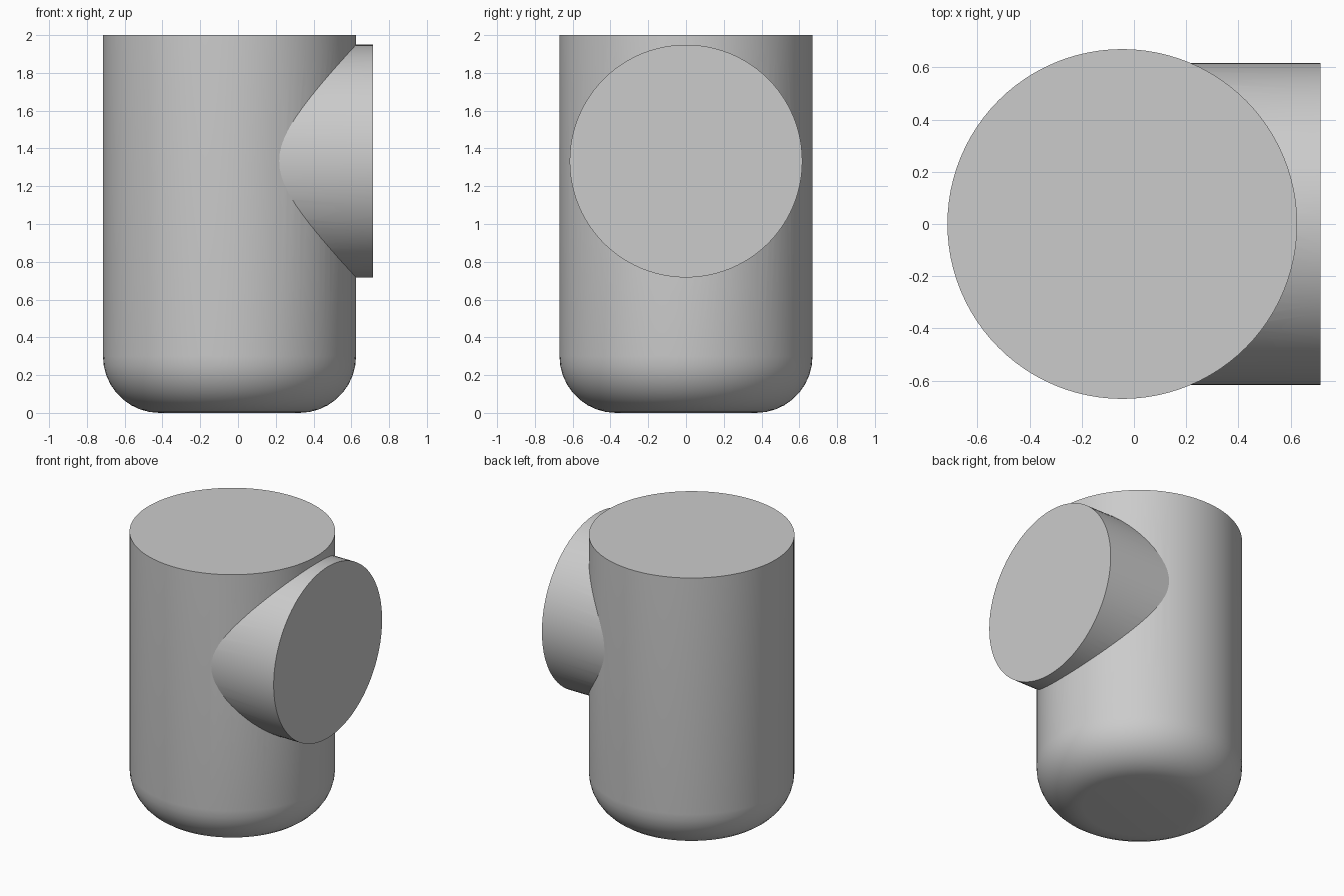
import bpy, bmesh
from math import sin, cos, pi, radians
from mathutils import Matrix, Vector

if "Cube" in bpy.data.objects:
    bpy.data.objects.remove(bpy.data.objects["Cube"])

SEG = 96


def lathe(name, profile, matrix):
    """Closed solid of revolution about local z from (radius, height) points."""
    bm = bmesh.new()
    rings = [[bm.verts.new((r * cos(2 * pi * i / SEG), r * sin(2 * pi * i / SEG), z))
              for i in range(SEG)] for r, z in profile]
    for low, high in zip(rings, rings[1:]):
        for i in range(SEG):
            j = (i + 1) % SEG
            bm.faces.new((low[i], low[j], high[j], high[i]))
    bm.faces.new(rings[0][::-1])
    bm.faces.new(rings[-1])
    bm.transform(matrix)
    mesh = bpy.data.meshes.new(name)
    bm.to_mesh(mesh)
    bm.free()
    obj = bpy.data.objects.new(name, mesh)
    bpy.context.collection.objects.link(obj)
    return obj


# Upright body with a rounded bottom edge
R, FILLET, CX = 0.67, 0.3, -0.045
STEPS = 9
profile = [(R - FILLET + FILLET * sin(a), FILLET - FILLET * cos(a))
           for a in (pi / 2 * k / STEPS for k in range(STEPS + 1))]
profile.append((R, 2.0))
body = lathe("pipe_body", profile, Matrix.Translation((CX, 0, 0)))

# Side branch pointing to +x
branch = lathe("side_branch", [(0.616, 0.0), (0.616, 0.715)],
               Matrix.Translation((0, 0, 1.333)) @ Matrix.Rotation(pi / 2, 4, 'Y'))

# Join both into one solid
union = body.modifiers.new("join_branch", 'BOOLEAN')
union.operation = 'UNION'
union.solver = 'EXACT'
union.object = branch
bpy.context.view_layer.objects.active = body
body.select_set(True)
bpy.ops.object.modifier_apply(modifier=union.name)
bpy.data.objects.remove(branch)
bpy.ops.object.shade_smooth_by_angle(angle=radians(20))
